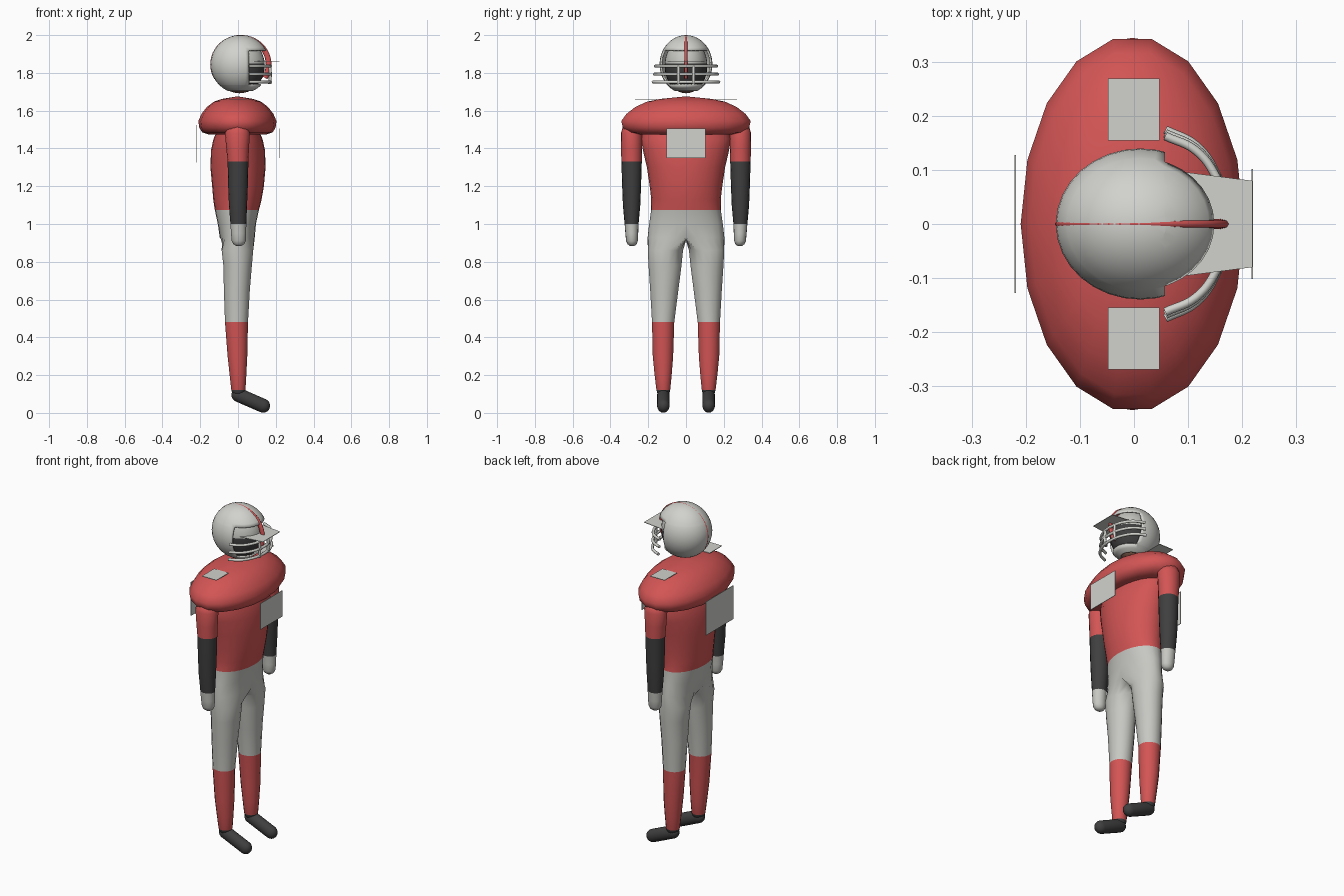
import bpy, bmesh, math
from mathutils import Vector, Matrix

cube = bpy.data.objects.get("Cube")
if cube:
    bpy.data.objects.remove(cube)


def material(name, rgb):
    m = bpy.data.materials.new(name)
    m.use_nodes = True
    m.diffuse_color = (*rgb, 1)
    m.node_tree.nodes["Principled BSDF"].inputs["Base Color"].default_value = (*rgb, 1)
    return m


RED = material("jersey_red", (0.65, 0.09, 0.09))
WHITE = material("shell_white", (0.64, 0.64, 0.61))
GREY = material("pants_grey", (0.57, 0.57, 0.54))
DARK = material("dark_grey", (0.05, 0.05, 0.05))
SKIN = material("skin", (0.3, 0.15, 0.1))


def finish(name, bm, mats, rule=None, mirror=False, smooth=True):
    """Turn a bmesh into an object, colouring faces by a rule on their centre."""
    bmesh.ops.recalc_face_normals(bm, faces=bm.faces)
    for f in bm.faces:
        f.smooth = smooth
        if rule:
            f.material_index = rule(f.calc_center_median())
    me = bpy.data.meshes.new(name)
    bm.to_mesh(me)
    bm.free()
    for m in mats:
        me.materials.append(m)
    ob = bpy.data.objects.new(name, me)
    bpy.context.collection.objects.link(ob)
    if mirror:
        mod = ob.modifiers.new("mirror", 'MIRROR')
        mod.use_axis = (False, True, False)
    return ob


def ring(bm, z, cx, cy, rx, ry, n=16, start=0.0):
    step = math.tau / n
    return [bm.verts.new((cx + rx * math.cos(start + i * step),
                          cy + ry * math.sin(start + i * step), z)) for i in range(n)]


def bridge(bm, a, b, closed=True):
    n = len(a)
    for i in range(n if closed else n - 1):
        j = (i + 1) % n
        bm.faces.new((a[i], a[j], b[j], b[i]))


def loft(bm, rows, n=16):
    rings = [ring(bm, *row, n=n) for row in rows]
    for a, b in zip(rings, rings[1:]):
        bridge(bm, a, b)
    bm.faces.new(rings[0])
    bm.faces.new(rings[-1])


def ellipsoid(center, radii, u=32, v=20):
    bm = bmesh.new()
    bmesh.ops.create_uvsphere(bm, u_segments=u, v_segments=v, radius=1)
    bmesh.ops.transform(bm, matrix=Matrix.Translation(center) @ Matrix.Diagonal((*radii, 1)),
                        verts=bm.verts)
    return bm


def cut(bm, co, no):
    bmesh.ops.bisect_plane(bm, geom=bm.verts[:] + bm.edges[:] + bm.faces[:],
                           plane_co=co, plane_no=no)


def remove_faces(bm, test):
    bad = [f for f in bm.faces if test(f.calc_center_median())]
    bmesh.ops.delete(bm, geom=bad, context='FACES')


# Body: half torso that splits into one leg, mirrored across the middle
bm = bmesh.new()
torso = [(1.52, 0, .10, .22), (1.45, 0, .13, .238), (1.39, 0, .143, .228),
         (1.30, 0, .146, .207), (1.2, 0, .137, .192), (1.13, -.003, .128, .184),
         (1.075, -.006, .117, .184), (1.0, -.006, .101, .195), (.93, -.004, .093, .203)]
prev = None
for z, cx, rx, ry in torso:
    half = [bm.verts.new((cx + rx * math.cos(math.pi * i / 12),
                          ry * math.sin(math.pi * i / 12) if 0 < i < 12 else 0, z))
            for i in range(13)]
    if prev:
        bridge(bm, prev, half, closed=False)
    prev = half
seam = [bm.verts.new((x, 0, z)) for x, z in ((-.05, .918), (0, .912), (.045, .918))]
prev = prev + seam
legs = [(.86, -.003, .109, .085, .095), (.78, -.002, .111, .077, .089),
        (.65, -.006, .115, .07, .076), (.48, -.008, .121, .062, .06),
        (.3, -.003, .122, .053, .055), (.2, 0, .121, .045, .046),
        (.12, .002, .12, .038, .037), (.08, .002, .12, .026, .026)]
for row in legs:
    loop = ring(bm, *row, start=-math.pi * 3 / 16)
    bridge(bm, prev, loop)
    prev = loop
bm.faces.new(prev)


def body_rule(c):
    if c.z > 1.075 or .12 < c.z < .48:
        return 0
    return 1 if c.z > .12 else 2


finish("body", bm, [RED, GREY, DARK], body_rule, mirror=True)

# Arms: sleeve, dark forearm, pale hand
bm = bmesh.new()
loft(bm, [(1.53, -.003, .285, .05, .045), (1.48, -.003, .288, .066, .057),
          (1.4, -.002, .288, .06, .056), (1.33, 0, .288, .055, .054),
          (1.2, 0, .288, .052, .05), (1.1, 0, .288, .048, .046),
          (1.0, .002, .288, .042, .037), (.95, .003, .287, .04, .034),
          (.91, .004, .286, .037, .031), (.893, .004, .285, .028, .024),
          (.884, .004, .285, .014, .012)])
finish("arms", bm, [RED, DARK, GREY],
       lambda c: 0 if c.z > 1.33 else 1 if c.z > 1.0 else 2, mirror=True)

# Feet: capsules sloping down to the toes
bm = bmesh.new()
heel, toe, r = Vector((.002, .12, .095)), Vector((.133, .12, .038)), .037
length = (toe - heel).length
arc = [math.radians(a) for a in (80, 60, 40, 20, 0)]
rows = [(-r * math.sin(a), 0, 0, r * math.cos(a), r * .9 * math.cos(a)) for a in arc]
rows += [(length + r * math.sin(a), 0, 0, r * math.cos(a), r * .9 * math.cos(a))
         for a in reversed(arc)]
loft(bm, rows)
tilt = math.atan2(toe.x - heel.x, toe.z - heel.z)
bmesh.ops.transform(bm, matrix=Matrix.Translation(heel) @ Matrix.Rotation(tilt, 4, 'Y'),
                    verts=bm.verts)
finish("feet", bm, [DARK], mirror=True)

# Shoulder pad: puffy oval
bm = bmesh.new()
profile = [(.02, 1.675), (.2, 1.669), (.4, 1.662), (.6, 1.648), (.78, 1.62), (.92, 1.583),
           (1, 1.545), (.975, 1.51), (.9, 1.485), (.75, 1.475), (.3, 1.475)]
loft(bm, [(z, -.003, 0, k * .207, k * .348) for k, z in profile], n=18)
bmesh.ops.rotate(bm, verts=bm.verts, cent=(0, 0, 0), matrix=Matrix.Identity(3))
finish("shoulder_pad", bm, [RED])

# Helmet shell with a face opening and an open underside
bm = ellipsoid((.012, 0, 1.845), (.157, .14, .155))
for z in (1.92, 1.735, 1.705):
    cut(bm, (0, 0, z), (0, 0, 1))
cut(bm, (.057, 0, 0), (1, 0, 0))
remove_faces(bm, lambda c: c.z < 1.705 or (c.x > .057 and 1.735 < c.z < 1.92))
shell = finish("helmet", bm, [WHITE])
solid = shell.modifiers.new("thickness", 'SOLIDIFY')
solid.thickness = .008

# Head inside the helmet: pale brow, dark face, bare chin
bm = ellipsoid((.008, 0, 1.838), (.134, .113, .146))
for z in (1.85, 1.735):
    cut(bm, (0, 0, z), (0, 0, 1))
finish("head", bm, [GREY, DARK, SKIN],
       lambda c: 0 if c.z > 1.85 else 1 if c.z > 1.735 else 2)

# Helmet stripe: flattened ring standing proud of the shell
bm = bmesh.new()
rings = []
for i in range(48):
    a = math.tau * i / 48
    rings.append([bm.verts.new((.015 + (.147 + .015 * math.cos(b)) * math.cos(a),
                                .009 * math.sin(b),
                                1.845 + (.142 + .014 * math.cos(b)) * math.sin(a)))
                  for b in (math.tau * k / 8 for k in range(8))])
for i in range(48):
    bridge(bm, rings[i], rings[(i + 1) % 48])
remove_faces(bm, lambda c: c.z < 1.77)
finish("helmet_stripe", bm, [RED])


# Face cage
def tube(name, points, radius=.008):
    cu = bpy.data.curves.new(name, 'CURVE')
    cu.dimensions = '3D'
    cu.bevel_depth = radius
    cu.bevel_resolution = 2
    cu.resolution_u = 6
    cu.use_fill_caps = True
    sp = cu.splines.new('BEZIER')
    sp.bezier_points.add(len(points) - 1)
    for p, co in zip(sp.bezier_points, points):
        p.co = co
        p.handle_left_type = p.handle_right_type = 'AUTO'
    cu.materials.append(WHITE)
    ob = bpy.data.objects.new(name, cu)
    bpy.context.collection.objects.link(ob)


half_bar = [(.058, .168), (.115, .14), (.152, .09), (.168, .04)]
for i, (z, w) in enumerate(((1.836, .97), (1.793, 1), (1.752, 1.04))):
    side = [(x, y * w, z) for x, y in half_bar]
    tube(f"cage_bar_{i + 1}", side + [(x, -y, zz) for x, y, zz in reversed(side)])
for name, y in (("cage_upright_left", .04), ("cage_upright_right", -.04)):
    tube(name, [(.168, y, 1.84), (.171, y, 1.79), (.168, y, 1.742)])


# Thin plates: visor, shoulder, chest and back
def plate(name, corners, mirror=False):
    bm = bmesh.new()
    bm.faces.new([bm.verts.new(c) for c in corners])
    ob = finish(name, bm, [WHITE], mirror=mirror, smooth=False)
    mod = ob.modifiers.new("thickness", 'SOLIDIFY')
    mod.thickness = .003
    mod.offset = 0


plate("visor", [(.08, -.098, 1.862), (.22, -.08, 1.862), (.22, .08, 1.862), (.08, .098, 1.862)])
plate("shoulder_plates", [(-.048, .155, 1.66), (.047, .155, 1.66),
                          (.047, .27, 1.66), (-.048, .27, 1.66)], mirror=True)
for name, x, w, low, high in (("chest_plate", .219, .102, 1.35, 1.505),
                              ("back_plate", -.22, .128, 1.325, 1.525)):
    plate(name, [(x, -w, low), (x, w, low), (x, w, high), (x, -w, high)])
